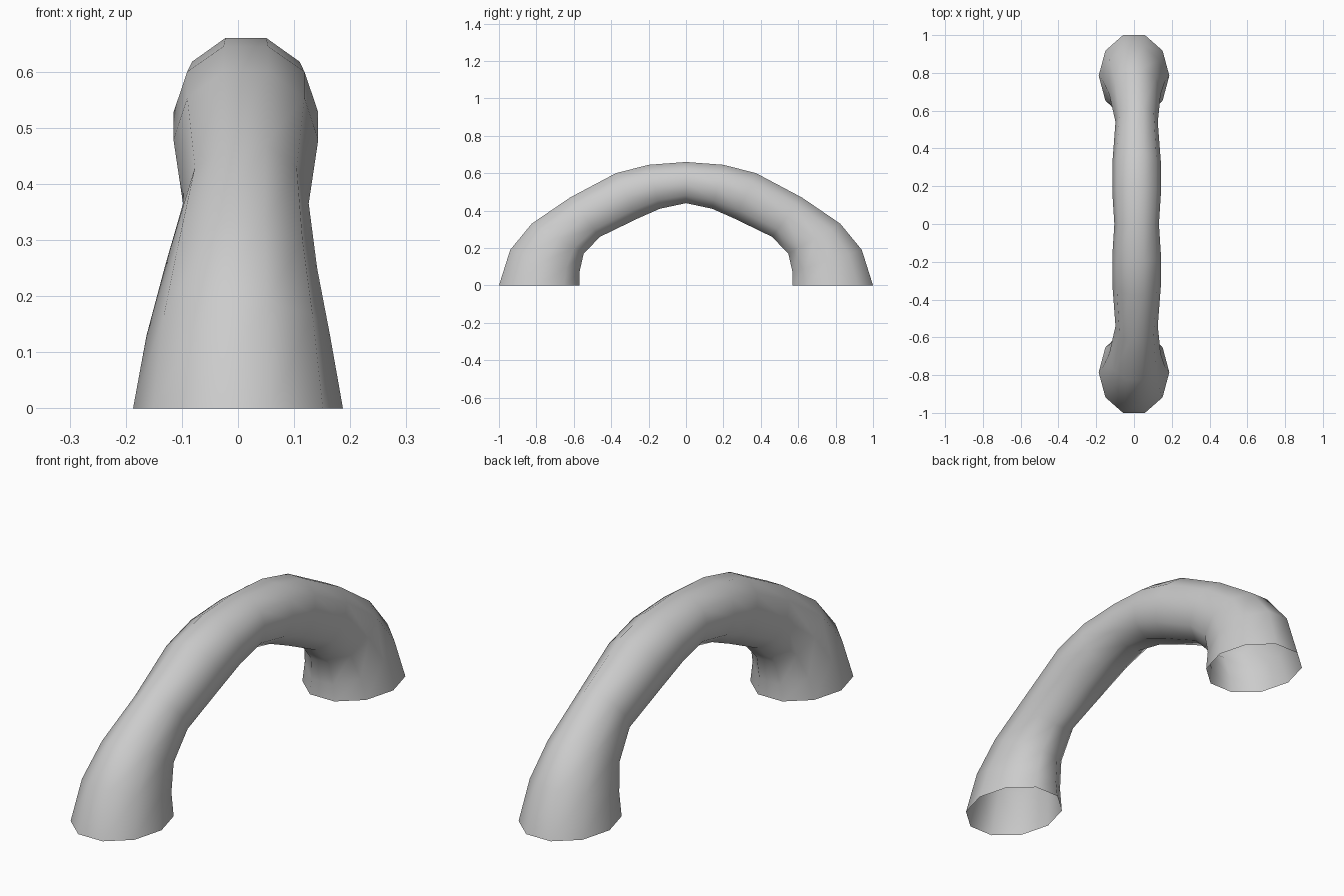
import bpy, bmesh, math

if "Cube" in bpy.data.objects:
    bpy.data.objects.remove(bpy.data.objects["Cube"])

SIDES = 10
# outer (y, z), inner (y, z), left x, right x for each ring from foot to crown
RINGS = [
    ((1.00, 0.00), (0.57, 0.00), -0.187, 0.187),
    ((0.94, 0.19), (0.57, 0.07), -0.163, 0.164),
    ((0.825, 0.33), (0.547, 0.17), -0.131, 0.141),
    ((0.62, 0.47), (0.46, 0.26), -0.098, 0.126),
    ((0.375, 0.60), (0.26, 0.357), -0.115, 0.143),
    ((0.20, 0.645), (0.14, 0.41), -0.115, 0.143),
    ((0.00, 0.66), (0.00, 0.44), -0.104, 0.132),
]

# the other half of the arch is a mirror image
mirrored = [((-o[0], o[1]), (-i[0], i[1]), a, b) for o, i, a, b in RINGS[-2::-1]]

bm = bmesh.new()
flat = math.sin(math.radians(72))  # flats face outward and inward
loops = []
for o, i, left, right in RINGS + mirrored:
    cy, cz, cx = (o[0] + i[0]) / 2, (o[1] + i[1]) / 2, (left + right) / 2
    dy, dz, w = (o[0] - cy) / flat, (o[1] - cz) / flat, (right - left) / 2
    ring = []
    for k in range(SIDES):
        t = 2 * math.pi * k / SIDES
        ring.append(bm.verts.new((cx + w * math.cos(t),
                                  cy + dy * math.sin(t),
                                  cz + dz * math.sin(t))))
    loops.append(ring)

# tube wall, left open at both feet
for a, b in zip(loops, loops[1:]):
    for k in range(SIDES):
        n = (k + 1) % SIDES
        f = bm.faces.new((a[k], a[n], b[n], b[k]))
        f.smooth = True
bmesh.ops.recalc_face_normals(bm, faces=bm.faces)

mesh = bpy.data.meshes.new("handle")
bm.to_mesh(mesh)
bm.free()
handle = bpy.data.objects.new("handle", mesh)
bpy.context.collection.objects.link(handle)
